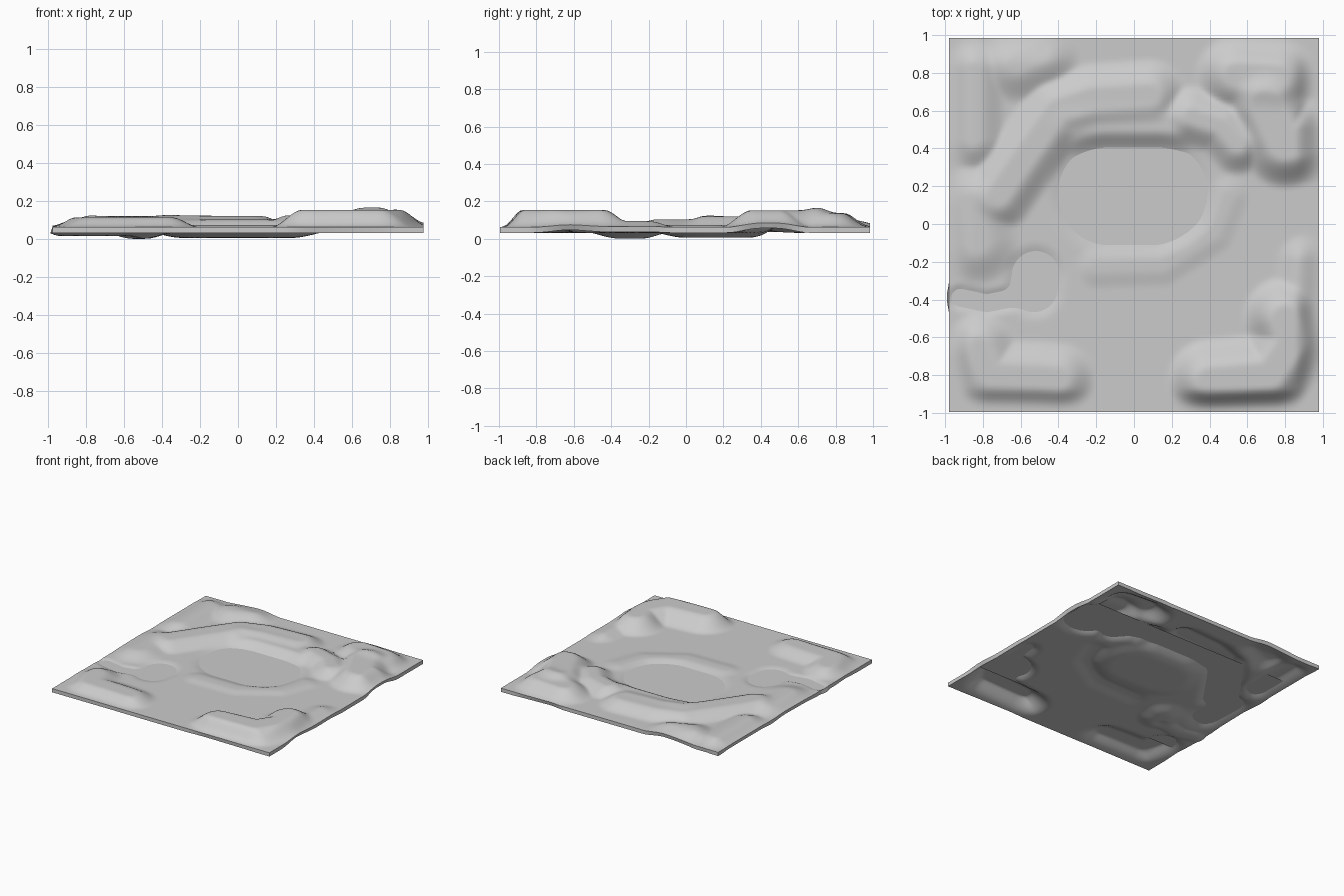
import bpy
import bmesh
from mathutils import Vector

if "Cube" in bpy.data.objects:
    bpy.data.objects.remove(bpy.data.objects["Cube"])

GROUND, WATER, THICKNESS, CELLS = 0.062, 0.053, 0.03, 110


def make_material(name, rgb):
    mat = bpy.data.materials.new(name)
    mat.use_nodes = True
    mat.diffuse_color = (*rgb, 1)
    mat.node_tree.nodes["Principled BSDF"].inputs["Base Color"].default_value = (*rgb, 1)
    return mat


def ease(t):
    t = max(0.0, min(1.0, t))
    return t * t * (3 - 2 * t)


def path_distance(p, path):
    best = (p - path[0]).length
    for a, b in zip(path, path[1:]):
        d = b - a
        t = max(0.0, min(1.0, (p - a).dot(d) / d.length_squared))
        best = min(best, (p - a - d * t).length)
    return best


# Ridges and hills: height, flat half-width, slope width, crest path
RIDGES = [
    # corner hills at the front
    (0.092, 0.06, 0.17, [(0.4, -0.83), (0.72, -0.8), (0.84, -0.62), (0.8, -0.5)]),
    (0.052, 0.05, 0.15, [(-0.82, -0.66), (-0.76, -0.8), (-0.5, -0.81), (-0.4, -0.82)]),
    (0.035, 0.01, 0.14, [(0.88, -0.4), (0.9, -0.2)]),
    # long ridge behind the lake
    (0.058, 0.05, 0.15, [(-0.72, 0.15), (-0.56, 0.38), (-0.4, 0.6), (-0.22, 0.66), (0.08, 0.68)]),
    (0.04, 0.03, 0.16, [(-0.35, 0.53), (0.2, 0.53)]),
    # broken ridge and high ground at the back left
    (0.06, 0.03, 0.14, [(0.3, 0.57), (0.46, 0.52), (0.55, 0.42)]),
    (0.09, 0.07, 0.17, [(0.7, 0.63), (0.8, 0.42), (0.9, 0.44)]),
    (0.075, 0.06, 0.17, [(0.55, 0.79), (0.75, 0.77)]),
    # low hills at the back right and along the right edge
    (0.05, 0.04, 0.18, [(-0.62, 0.85), (-0.5, 0.9)]),
    (0.042, 0.03, 0.15, [(-0.85, 0.82), (-0.85, 0.45)]),
    (0.042, 0.05, 0.18, [(-0.86, 0.1), (-0.83, -0.1)]),
    # shallow lake banks
    (0.012, 0.02, 0.1, [(-0.2, -0.23), (0.15, -0.22), (0.42, -0.05), (0.5, 0.15)]),
]
RIDGES = [(h, w, s, [Vector(p) for p in path]) for h, w, s, path in RIDGES]

# Basins: bed height, flat half-width, bank width, centre path
BASINS = [
    (0.036, 0.17, 0.17, [(-0.13, 0.16), (0.12, 0.16)]),
    (0.031, 0.03, 0.15, [(-0.52, -0.27), (-0.53, -0.34)]),
    (0.046, 0.02, 0.06, [(-0.58, -0.38), (-0.78, -0.42), (-0.92, -0.39)]),
]
BASINS = [(z, w, s, [Vector(p) for p in path]) for z, w, s, path in BASINS]


def height(x, y):
    p = Vector((x, y))
    total = 0.0
    for h, flat, slope, path in RIDGES:
        rise = h * ease(1 - (path_distance(p, path) - flat) / slope)
        total = (total ** 3 + rise ** 3) ** (1 / 3)
    # the ground settles towards the tile edges, most of all at the front
    total *= ease((y + 1.0) / 0.13)
    total *= 0.25 + 0.75 * ease((0.99 - abs(x)) / 0.14)
    total *= 0.5 + 0.5 * ease((0.99 - y) / 0.15)
    z = GROUND + total
    for bed, flat, bank, path in BASINS:
        k = ease(1 - (path_distance(p, path) - flat) / bank)
        z += (bed - z) * k
    return z


def add_object(name, bm, mat):
    mesh = bpy.data.meshes.new(name)
    bm.to_mesh(mesh)
    bm.free()
    mesh.materials.append(mat)
    obj = bpy.data.objects.new(name, mesh)
    bpy.context.collection.objects.link(obj)
    return obj


stone = make_material("plain grey", (0.6, 0.6, 0.6))

# Terrain sheet with an even thickness
bm = bmesh.new()
bmesh.ops.create_grid(bm, x_segments=CELLS, y_segments=CELLS, size=1)
for v in bm.verts:
    v.co.x *= 0.98
    v.co.y = v.co.y * 0.99 - 0.005
    v.co.z = height(v.co.x, v.co.y)
terrain = add_object("terrain", bm, stone)
shell = terrain.modifiers.new("thickness", "SOLIDIFY")
shell.thickness = THICKNESS
shell.offset = -1

bpy.ops.object.select_all(action="DESELECT")
terrain.select_set(True)
bpy.context.view_layer.objects.active = terrain
bpy.ops.object.modifier_apply(modifier=shell.name)
bpy.ops.object.shade_smooth_by_angle(angle=0.7)

# Water sheet, showing wherever the ground dips below it
bm = bmesh.new()
bmesh.ops.create_grid(bm, x_segments=1, y_segments=1, size=1)
for v in bm.verts:
    v.co = (v.co.x * 0.965, v.co.y * 0.65, WATER)
add_object("water", bm, stone)
